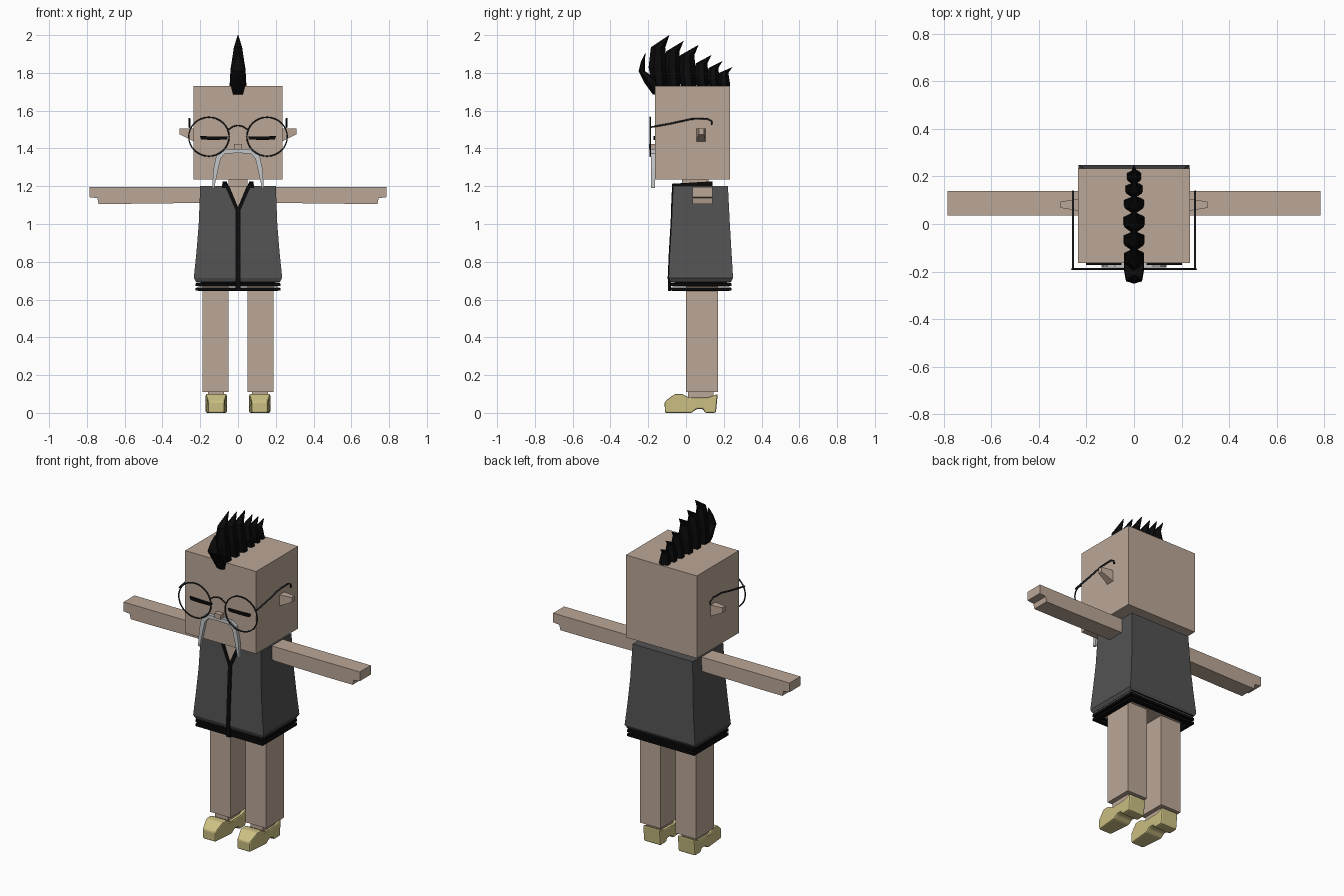
import bpy, bmesh, math
from mathutils import Vector

cube = bpy.data.objects.get("Cube")
if cube:
    bpy.data.objects.remove(cube, do_unlink=True)


def material(name, r, g, b):
    m = bpy.data.materials.new(name)
    m.use_nodes = True
    m.diffuse_color = (r, g, b, 1)
    m.node_tree.nodes["Principled BSDF"].inputs["Base Color"].default_value = (r, g, b, 1)
    return m


SKIN = material("skin tan", 0.50, 0.39, 0.31)
VEST = material("vest grey", 0.085, 0.085, 0.085)
BLACK = material("trim black", 0.003, 0.003, 0.003)
FRAME = material("frame charcoal", 0.02, 0.021, 0.024)
SILVER = material("moustache silver", 0.55, 0.56, 0.57)
SHOE = material("shoe yellow", 0.61, 0.53, 0.23)


def finish(name, bm, mat):
    bmesh.ops.recalc_face_normals(bm, faces=bm.faces)
    me = bpy.data.meshes.new(name)
    bm.to_mesh(me)
    bm.free()
    me.materials.append(mat)
    ob = bpy.data.objects.new(name, me)
    bpy.context.collection.objects.link(ob)
    return ob


def loft(name, rings, mat):
    """Skin a list of equal-length point rings and cap both ends."""
    bm = bmesh.new()
    vs = [[bm.verts.new(p) for p in ring] for ring in rings]
    n = len(vs[0])
    for a, b in zip(vs, vs[1:]):
        for i in range(n):
            j = (i + 1) % n
            bm.faces.new((a[i], a[j], b[j], b[i]))
    bm.faces.new(vs[0])
    bm.faces.new(vs[-1])
    return finish(name, bm, mat)


def rect(x0, x1, y0, y1, z):
    return [(x0, y0, z), (x1, y0, z), (x1, y1, z), (x0, y1, z)]


def box(name, x0, x1, y0, y1, z0, z1, mat):
    return loft(name, [rect(x0, x1, y0, y1, z) for z in (z0, z1)], mat)


def prism_y(name, outline, y0, y1, mat):
    """Extrude an (x, z) outline along y."""
    return loft(name, [[(x, y, z) for x, z in outline] for y in (y0, y1)], mat)


def wire(name, points, radius, mat, cyclic=False):
    cu = bpy.data.curves.new(name, "CURVE")
    cu.dimensions = "3D"
    cu.bevel_depth = radius
    cu.bevel_resolution = 1
    cu.use_fill_caps = True
    sp = cu.splines.new("POLY")
    sp.points.add(len(points) - 1)
    for p, co in zip(sp.points, points):
        p.co = (*co, 1)
    sp.use_cyclic_u = cyclic
    tmp = bpy.data.objects.new(name + "_path", cu)
    bpy.context.collection.objects.link(tmp)
    dg = bpy.context.evaluated_depsgraph_get()
    me = bpy.data.meshes.new_from_object(tmp.evaluated_get(dg))
    bpy.data.objects.remove(tmp)
    me.materials.clear()
    me.materials.append(mat)
    me.shade_smooth()
    ob = bpy.data.objects.new(name, me)
    bpy.context.collection.objects.link(ob)
    return ob


# Head, neck, nose and inner body
box("head", -0.236, 0.236, -0.165, 0.234, 1.235, 1.73, SKIN)
box("neck", -0.05, 0.05, -0.02, 0.12, 1.15, 1.24, SKIN)
box("nose", -0.021, 0.021, -0.195, -0.16, 1.395, 1.423, SKIN)
box("body", -0.18, 0.18, -0.05, 0.2, 0.67, 1.19, SKIN)

# Vest flaring towards the hem: z, half width, front, back
rows = [(0.69, 0.22, -0.082, 0.236), (0.715, 0.234, -0.092, 0.249),
        (0.85, 0.22, -0.086, 0.241), (1.0, 0.208, -0.077, 0.232), (1.2, 0.2, -0.068, 0.222)]
loft("vest", [rect(-w, w, f, b, z) for z, w, f, b in rows], VEST)


def vest_front(z):
    for (z0, _, f0, _), (z1, _, f1, _) in zip(rows[1:], rows[2:]):
        if z <= z1:
            break
    return f0 + (f1 - f0) * (z - z0) / (z1 - z0)


def front_plate(name, outline, lift, mat):
    """Thin plate that follows the slope of the vest front."""
    return loft(name, [[(x, vest_front(z) - d, z) for x, z in outline]
                       for d in (lift, -0.004)], mat)


# Ribbed hem made of three hollow bands
for i in range(3):
    z0 = 0.645 + i * 0.024
    w, f, b, t = 0.224, -0.085, 0.242, 0.025
    outer, inner = (-w, w, f, b), (-w + t, w - t, f + t, b - t)
    loops = [(inner, 0), (outer, 0.003), (outer, 0.017), (inner, 0.02)]
    loft(f"hem_band_{i + 1}", [rect(*r, z0 + dz) for r, dz in loops], BLACK)
    hem = bpy.context.collection.objects[f"hem_band_{i + 1}"].data
    bm = bmesh.new()
    bm.from_mesh(hem)
    caps = [fa for fa in bm.faces if fa.calc_area() > 0.08]
    bmesh.ops.delete(bm, geom=caps, context="FACES_ONLY")
    edges = [e for e in bm.edges if e.is_boundary]
    bmesh.ops.bridge_loops(bm, edges=edges)
    bmesh.ops.recalc_face_normals(bm, faces=bm.faces)
    bm.to_mesh(hem)
    bm.free()

# Open neckline and zip
front_plate("neckline", [(-0.05, 1.2), (0, 1.085), (0.05, 1.2)], 0.002, SKIN)
front_plate("zip", [(-0.012, z) for z in (0.71, 0.85, 1.0, 1.09)]
            + [(0.012, z) for z in (1.09, 1.0, 0.85, 0.71)], 0.005, BLACK)
box("zip_end", -0.012, 0.012, -0.095, -0.08, 0.645, 0.72, BLACK)

for s, side in ((1, "left"), (-1, "right")):
    # Collar
    front_plate(side + "_lapel", [(s * 0.046, 1.2), (0, 1.09), (s * 0.012, 1.07), (s * 0.068, 1.2)],
                0.006, BLACK)
    loft(side + "_collar", [[(s * 0.046, y, 1.19), (s * 0.085, y, 1.19), (s * 0.082, y, z),
                             (s * 0.06, y, z)] for y, z in ((-0.073, 1.213), (0.14, 1.226))], BLACK)

    # Arm with stepped hand
    prism_y(side + "_arm", [(s * x, z) for x, z in
            ((0.16, 1.112), (0.58, 1.107), (0.738, 1.107), (0.745, 1.137), (0.786, 1.142),
             (0.786, 1.197), (0.16, 1.197))], 0.035, 0.139, SKIN)

    # Leg and ankle
    box(side + "_leg", s * 0.05, s * 0.187, 0, 0.17, 0.11, 0.72, SKIN)
    box(side + "_ankle", s * 0.075, s * 0.16, 0.01, 0.145, 0.07, 0.112, SKIN)

    # Shoe: side profile (y, z) extruded, toe narrowed
    profile = [(-0.112, 0), (0.03, 0), (0.055, 0.02), (0.09, 0.02), (0.1, 0), (0.158, 0),
               (0.168, 0.1), (0.12, 0.082), (0.02, 0.08), (-0.02, 0.1), (-0.06, 0.1), (-0.113, 0.06)]
    half = lambda y: 0.042 if y < -0.1 else 0.056
    shoe = loft(side + "_shoe", [[(s * 0.115 + d * half(y), y, z) for y, z in profile]
                                 for d in (-1, 1)], SHOE)
    bev = shoe.modifiers.new("soft edges", "BEVEL")
    bev.width, bev.segments, bev.limit_method = 0.008, 2, "ANGLE"

    # Ear
    loft(side + "_ear", [[(s * x, y0, z0), (s * x, y1, z0), (s * x, y1, 1.505), (s * x, y0, 1.505)]
                         for x, y0, y1, z0 in ((0.23, 0.055, 0.105, 1.435), (0.31, 0.068, 0.095, 1.475))], SKIN)

    # Closed eye
    prism_y(side + "_eye", [(s * x, z) for x, z in
            ((0.053, 1.462), (0.06, 1.447), (0.13, 1.445), (0.195, 1.447), (0.202, 1.466), (0.13, 1.463))],
            -0.173, -0.164, BLACK)

    # Moustache half
    prism_y(side + "_moustache", [(s * x, z) for x, z in
            ((0, 1.396), (0.08, 1.396), (0.113, 1.372), (0.13, 1.29), (0.137, 1.19),
             (0.126, 1.19), (0.105, 1.29), (0.092, 1.345), (0.07, 1.372), (0, 1.376))],
            -0.184, -0.164, SILVER)

    # Glasses rim and temple
    ring = [(s * 0.154 + 0.107 * math.cos(a), -0.19, 1.462 + 0.103 * math.sin(a))
            for a in (math.tau * k / 32 for k in range(32))]
    wire(side + "_rim", ring, 0.004, FRAME, True)
    wire(side + "_temple", [(s * 0.257, y, z) for y, z in
         ((-0.19, 1.512), (-0.08, 1.532), (0.03, 1.556), (0.11, 1.558), (0.135, 1.545), (0.137, 1.525))],
         0.005, FRAME)

wire("bridge", [(0.05 * t, -0.19, 1.522 - 0.022 * t * t) for t in (-1, -0.5, 0, 0.5, 1)], 0.004, FRAME)


def lock(name, sections):
    """Blade of hair from (z, front y, back y, half width) sections."""
    rings = []
    for z, f, b, w in sections:
        p, q = f + (b - f) * 0.3, f + (b - f) * 0.7
        rings.append([(0, f, z), (w, p, z), (w, q, z), (0, b, z), (-w, q, z), (-w, p, z)])
    return loft(name, rings, BLACK)


# Mohawk: curled front lock, then spikes (front, back, valley z, tip y, tip z, half width)
lock("front_hair", [(1.685, -0.175, -0.14, 0.026), (1.75, -0.222, -0.13, 0.042),
                    (1.81, -0.251, -0.218, 0.034), (1.86, -0.238, -0.218, 0.02),
                    (1.905, -0.216, -0.214, 0.002)])
spikes = [(-0.19, -0.1, 1.83, -0.088, 2.0, 0.044), (-0.11, -0.028, 1.825, -0.013, 1.968, 0.046),
          (-0.035, 0.052, 1.805, 0.066, 1.947, 0.046), (0.048, 0.12, 1.78, 0.135, 1.894, 0.043),
          (0.115, 0.178, 1.765, 0.193, 1.862, 0.038), (0.17, 0.232, 1.75, 0.246, 1.83, 0.032)]
for i, (f, b, zv, ty, tz, w) in enumerate(spikes):
    lock(f"hair_spike_{i + 1}", [
        (1.71, f + 0.015, b, w), (zv, f - 0.008, b, w * 0.85),
        (zv + (tz - zv) * 0.62, f + 0.004, ty - 0.022, w * 0.5), (tz, ty - 0.002, ty, 0.002)])
